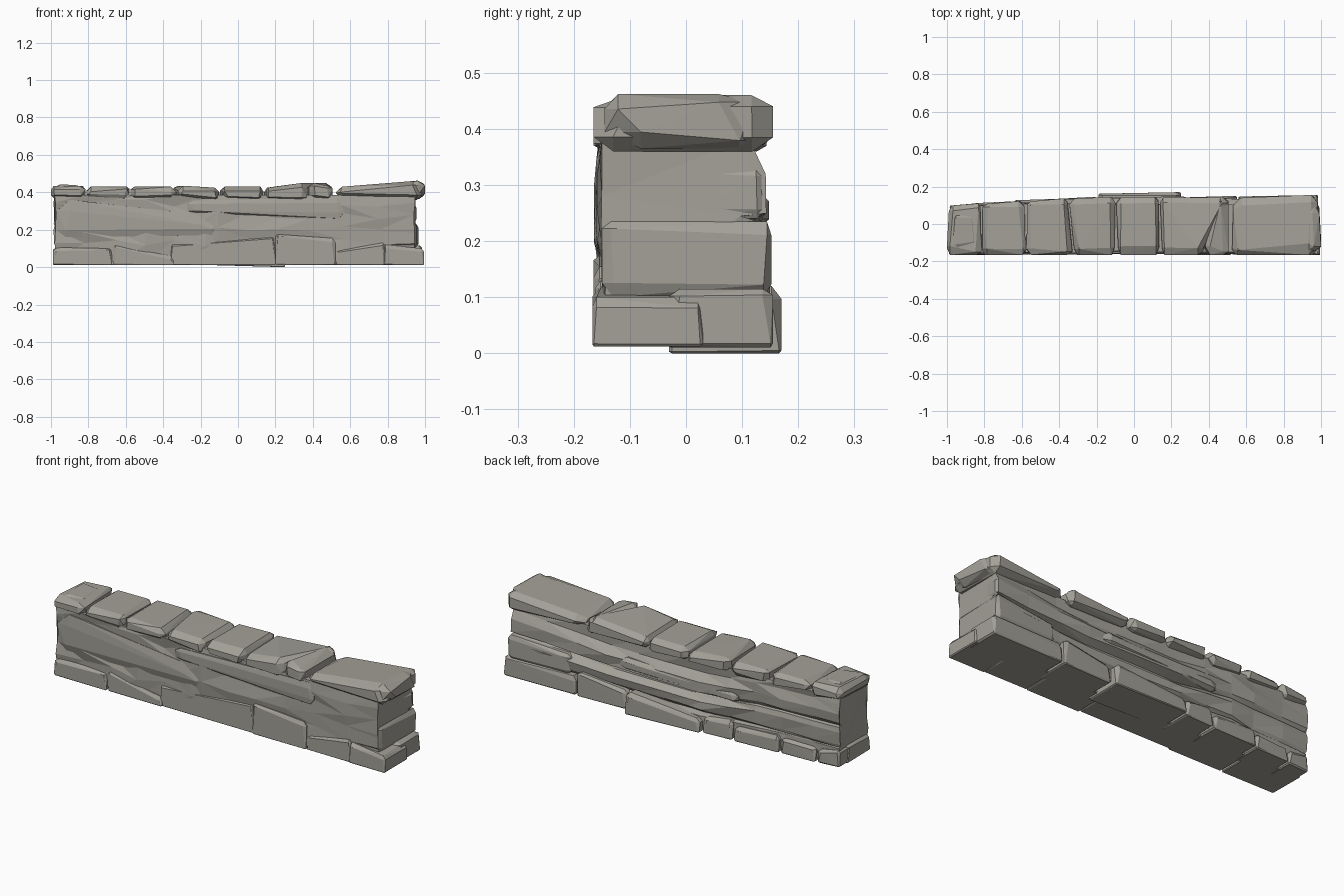
import bpy, bmesh, random
from mathutils import Vector

if "Cube" in bpy.data.objects:
    bpy.data.objects.remove(bpy.data.objects["Cube"])

random.seed(11)
stone_mat = bpy.data.materials.new("warm grey stone")
stone_mat.diffuse_color = (0.37, 0.355, 0.315, 1)
stone_mat.use_nodes = True
stone_mat.node_tree.nodes["Principled BSDF"].inputs["Base Color"].default_value = stone_mat.diffuse_color


def finish(name, bm):
    bmesh.ops.recalc_face_normals(bm, faces=bm.faces)
    me = bpy.data.meshes.new(name)
    bm.to_mesh(me)
    bm.free()
    me.materials.append(stone_mat)
    ob = bpy.data.objects.new(name, me)
    bpy.context.collection.objects.link(ob)
    return ob


def interp(x, keys):
    for (xa, a), (xb, b) in zip(keys, keys[1:]):
        if x <= xb:
            t = max(0, (x - xa) / (xb - xa))
            return a + (b - a) * t
    return keys[-1][1]


def back_edge(x):
    return interp(x, [(-1, .095), (-.6, .115), (-.2, .14), (.5, .135), (1, .15)])


def stone(name, front, back, y, zb, zt, cut=(.03, .025, .02), flat=False):
    """Chipped block: front/back x ranges, y range, bottom (left,right), top (left,right)."""
    bm = bmesh.new()
    r = lambda: random.uniform(.35, 1.1)
    for i in (0, 1):
        for j in (0, 1):
            for k in (0, 1):
                x = (front, back)[j][i]
                p = Vector((x, y[j] if j == 0 else y[1][i], (zb, zt)[k][i]))
                sx, sy, sz = (1, -1)[i], (1, -1)[j], (1, -1)[k]
                c = .3 if (flat and k == 0) else 1
                ax, ay, az = cut[0]*r()*c, cut[1]*r()*c, cut[2]*r()*c
                bm.verts.new(p + Vector((0, sy*ay, sz*az)))
                bm.verts.new(p + Vector((sx*ax, 0, sz*az)))
                bm.verts.new(p + Vector((sx*ax, sy*ay, 0)))
    res = bmesh.ops.convex_hull(bm, input=bm.verts)
    bmesh.ops.delete(bm, geom=[v for v in bm.verts if not v.link_faces], context='VERTS')
    return finish(name, bm)


# Wall core: layered cross-section lofted along the length, (y offset from back edge, z)
right = [(-.01, .03), (-.01, .105), (-.025, .115), (.0, .14), (.005, .20), (-.02, .235),
         (-.045, .245), (-.01, .25), (-.01, .32), (-.03, .365), (-.04, .385)]
middle = [(-.01, .03), (-.01, .09), (-.04, .10), (-.01, .125), (-.005, .165), (-.04, .19),
          (-.045, .20), (.0, .22), (.0, .275), (-.035, .315), (-.03, .385)]
left = [(-.01, .03), (-.01, .11), (-.02, .115), (-.01, .13), (-.005, .20), (-.01, .225),
        (-.02, .23), (-.005, .25), (.0, .30), (-.01, .35), (-.01, .385)]
front_z = [.385, .345, .28, .20, .13, .03]
stations = [-.98, -.82, -.64, -.5, -.34, -.18, -.1, .05, .2, .38, .56, .76, .945]
bm = bmesh.new()
rings = []
for n, x in enumerate(stations):
    ring = []
    for p, q, s in zip(left, middle, right):
        dy = interp(x, [(-.98, p[0]), (-.5, p[0]), (-.2, q[0]), (.4, q[0]), (.95, s[0])])
        z = interp(x, [(-.98, p[1]), (-.5, p[1]), (-.2, q[1]), (.4, q[1]), (.95, s[1])])
        ring.append((back_edge(x) + dy + random.uniform(-.006, .006), z))
    for z in front_z:
        end = n in (0, len(stations) - 1)
        ring.append((-.152 + random.uniform(-.009, .009),
                     z + (0 if end or z in (.385, .03) else random.uniform(-.025, .025))))
    ends = random.uniform(-.006, .006) if 0 < n < len(stations)-1 else 0
    rings.append([bm.verts.new((x + ends + random.uniform(-.006, .006), a, b)) for a, b in ring])
for a, b in zip(rings, rings[1:]):
    for i in range(len(a)):
        j = (i + 1) % len(a)
        f = (a[i], a[j], b[j], b[i])
        d = (i + len(a)) % 2
        bm.faces.new((f[0], f[1], f[2]) if d else (f[0], f[1], f[3]))
        bm.faces.new((f[0], f[2], f[3]) if d else (f[1], f[2], f[3]))
bm.faces.new(rings[0])
bm.faces.new(rings[-1])
bmesh.ops.triangulate(bm, faces=[f for f in bm.faces if len(f.verts) > 4])
finish("wall_core", bm)

# Coping stones along the top: front x range, back x range, top heights left/right
caps = [((-1.0, -.815), (-.99, -.82), .435, .435),
        ((-.81, -.58), (-.81, -.585), .43, .43),
        ((-.575, -.33), (-.57, -.355), .43, .43),
        ((-.32, -.105), (-.345, -.10), .435, .425),
        ((-.085, .135), (-.095, .13), .43, .432),
        ((.15, .37), (.14, .50), .425, .45),
        ((.38, .505), (.45, .505), .45, .435),
        ((.525, .985), (.53, .98), .43, .46)]
for n, (f, b, z0, z1) in enumerate(caps):
    stone(f"cap_stone_{n+1}", f, b, (-.165, (back_edge(b[0]) + .004, back_edge(b[1]) + .006)),
          (.365, .36), (z0, z1), (.03, .045, .025) if n < 7 else (.05, .06, .04))
# Raised chips on the end coping stones
stone("cap_end_right", (.88, 1.0), (.9, .99), (-.145, (.12, .12)), (.37, .365), (.455, .462), (.04, .06, .035))
stone("cap_end_left", (-.97, -.83), (-.97, -.84), (-.13, (.06, .07)), (.38, .38), (.443, .437), (.03, .04, .02))

# Footing stones on the front side
feet = [((-.99, -.675), -.165, .105, .10), ((-.665, -.345), -.163, .115, .06),
        ((-.36, .20), -.155, .13, .17), ((.2, .52), -.165, .175, .155),
        ((.525, .785), -.162, .09, .13), ((.78, .995), -.167, .12, .10)]
for n, (f, y, z0, z1) in enumerate(feet):
    stone(f"front_footing_{n+1}", f, f, (y, (.03, .03)), (.012, .012), (z0, z1),
          (.025, .015, .02), True)

# Footing stones on the back side
rear = [((-.985, -.86), .105, .10, .085), ((-.85, -.65), .12, .085, .09),
        ((-.64, -.38), .135, .10, .09), ((-.37, -.2), .145, .115, .10),
        ((-.19, .25), .17, .085, .12), ((.26, .55), .15, .11, .14), ((.56, .985), .155, .11, .115)]
for n, (f, y, z0, z1) in enumerate(rear):
    stone(f"back_footing_{n+1}", f, f, (-.03, (y - .008, y)), (.012, .01 if n != 4 else .0), (z0, z1),
          (.03, .02, .025), True)

# Slabs on the front face, and rough blocks at both ends
stone("front_upper_slab", (-.27, .565), (-.27, .565), (-.16, (0, 0)), (.29, .26), (.355, .375), (.06, .01, .03))
stone("front_left_slab", (-.97, -.1), (-.95, -.1), (-.164, (0, 0)), (.16, .17), (.36, .28), (.10, .012, .06))
stone("end_middle_block", (.6, .955), (.6, .965), (-.15, (.14, .152)), (.1, .1), (.21, .235), (.02, .02, .03))
stone("end_upper_block", (.55, .945), (.55, .955), (0.02, (.12, .142)), (.26, .24), (.31, .335), (.02, .02, .02))
# Long ledge running along the back
stone("back_ledge", (-.4, .3), (-.4, .3), (0, (.135, .148)), (.215, .23), (.27, .29), (.05, .02, .025))
